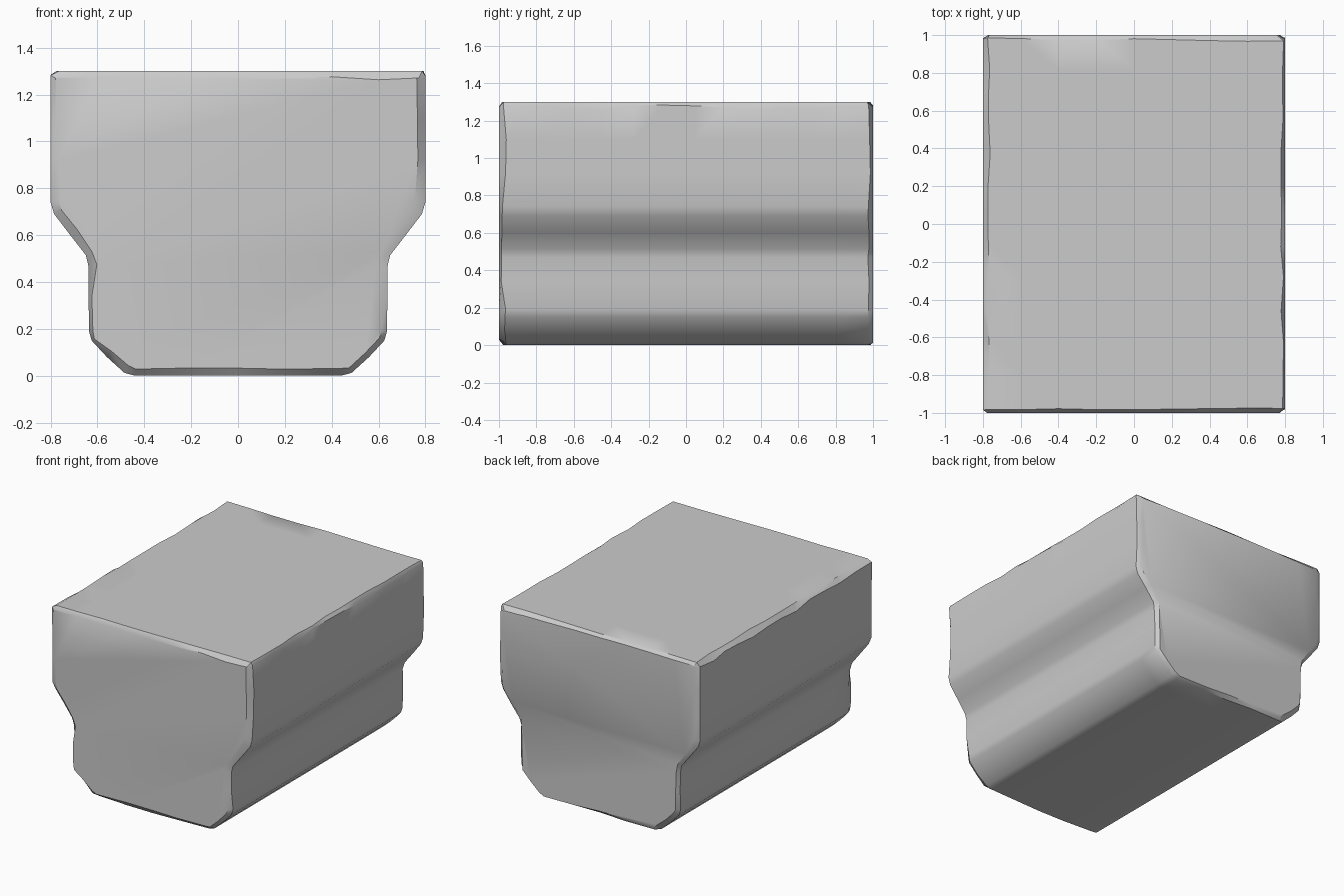
import bpy, bmesh, random
from mathutils import Vector

if "Cube" in bpy.data.objects:
    bpy.data.objects.remove(bpy.data.objects["Cube"])

random.seed(7)

# Right half of the cross-section, bottom to top (x, z), without the chipped top corner
HALF = [(0.2, 0.0), (0.44, 0.0), (0.485, 0.012), (0.56, 0.08), (0.625, 0.15), (0.636, 0.19),
        (0.638, 0.34), (0.639, 0.47), (0.65, 0.515), (0.72, 0.605), (0.785, 0.69),
        (0.8, 0.74), (0.8, 0.92), (0.8, 1.1)]
TOP = [0.6, 0.4, 0.2]


def section():
    """Closed outline with randomly chipped top corners."""
    def side():
        inset, drop = random.uniform(0.008, 0.025), random.uniform(0.015, 0.045)
        return inset, drop
    ri, rd = side()
    li, ld = side()
    li += 0.015
    right = HALF + [(0.8, 1.3 - rd), (0.8 - ri, 1.3)] + [(x, 1.3) for x in TOP]
    left = HALF + [(0.8, 1.3 - ld), (0.8 - li, 1.3)] + [(x, 1.3) for x in TOP]
    return [Vector(p) for p in right] + [Vector((0, 1.3))] + \
        [Vector((-x, z)) for x, z in reversed(left)] + [Vector((0, 0))]


def inset(pts, amounts):
    """Move each outline point inwards along its averaged normal."""
    out = []
    n = len(pts)
    for i, p in enumerate(pts):
        t = (pts[(i + 1) % n] - p).normalized() + (p - pts[i - 1]).normalized()
        t.normalize()
        out.append(p + Vector((-t.y, t.x)) * amounts[i])
    return out


def wobble(n, low, high):
    """Random values held over short runs, so the chips look broken off in pieces."""
    vals = []
    while len(vals) < n:
        base = random.uniform(low, high)
        vals += [base * random.uniform(0.8, 1.2) for _ in range(random.randint(2, 4))]
    return vals[:n]


# Rings along the block: chipped end, full sections, chipped end
rings = []
rows = [-0.8, -0.62, -0.46, -0.28, -0.12, 0.05, 0.2, 0.37, 0.55, 0.7, 0.82]
for end in (-1, 1):
    pts = section()
    n = len(pts)
    cut = [a + (0.012 if p.x > 0.5 and end < 0 else 0)
           for a, p in zip(wobble(n, 0.012, 0.04), pts)]
    depth = wobble(n, 0.012, 0.045)
    face = [(p.x, end, p.y) for p in inset(pts, cut)]
    rim = [(p.x, end * (1 - d), p.y) for p, d in zip(pts, depth)]
    rings.append((face, rim))
middle = [[(p.x, y, p.y) for p in section()] for y in rows]
loops = [rings[0][0], rings[0][1]] + middle + [rings[1][1], rings[1][0]]

# Stone block
bm = bmesh.new()
vloops = [[bm.verts.new(c) for c in loop] for loop in loops]
for a, b in zip(vloops, vloops[1:]):
    for i in range(len(a)):
        j = (i + 1) % len(a)
        bm.faces.new((a[i], a[j], b[j], b[i]))
bm.faces.new(vloops[0])
bm.faces.new(vloops[-1])
bmesh.ops.recalc_face_normals(bm, faces=bm.faces)
mesh = bpy.data.meshes.new("stone_block")
bm.to_mesh(mesh)
bm.free()
block = bpy.data.objects.new("stone_block", mesh)
bpy.context.collection.objects.link(block)

bpy.context.view_layer.objects.active = block
block.select_set(True)
bpy.ops.object.shade_smooth_by_angle(angle=0.6)
